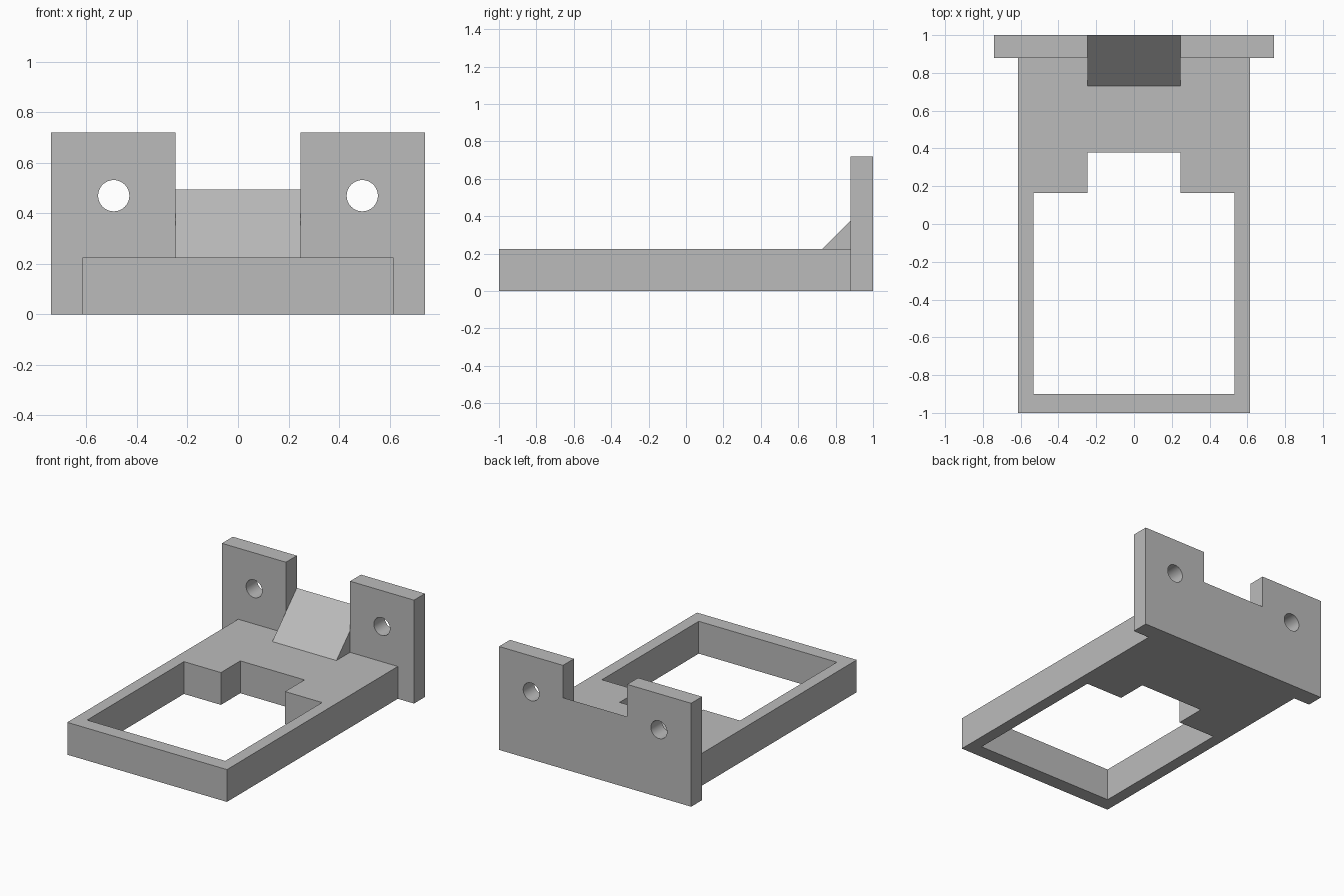
import bpy, bmesh, math
from mathutils import Vector

if "Cube" in bpy.data.objects:
    bpy.data.objects.remove(bpy.data.objects["Cube"], do_unlink=True)

# Single grey material
grey = bpy.data.materials.new("plain_grey")
grey.use_nodes = True
colour = (0.5, 0.5, 0.5, 1)
grey.diffuse_color = colour
grey.node_tree.nodes["Principled BSDF"].inputs["Base Color"].default_value = colour


def prism(name, points, axis, start, end):
    """Extrude a 2D outline along an axis: x takes (y, z), y takes (x, z), z takes (x, y)."""
    def place(a, b):
        return {"x": (start, a, b), "y": (a, start, b), "z": (a, b, start)}[axis]
    bm = bmesh.new()
    face = bm.faces.new([bm.verts.new(place(a, b)) for a, b in points])
    step = Vector([(end - start) * (axis == k) for k in "xyz"])
    made = bmesh.ops.extrude_face_region(bm, geom=[face], use_keep_orig=True)
    moved = [g for g in made["geom"] if isinstance(g, bmesh.types.BMVert)]
    bmesh.ops.translate(bm, verts=moved, vec=step)
    bmesh.ops.recalc_face_normals(bm, faces=bm.faces)
    mesh = bpy.data.meshes.new(name)
    bm.to_mesh(mesh)
    bm.free()
    mesh.materials.append(grey)
    obj = bpy.data.objects.new(name, mesh)
    bpy.context.collection.objects.link(obj)
    return obj


def rect(a0, b0, a1, b1):
    return [(a0, b0), (a1, b0), (a1, b1), (a0, b1)]


def combine(target, tool, operation):
    """Apply a boolean and discard its helper."""
    tool.hide_render = True
    mod = target.modifiers.new("boolean", "BOOLEAN")
    mod.operation, mod.solver, mod.object = operation, "EXACT", tool
    bpy.context.view_layer.objects.active = target
    bpy.ops.object.modifier_apply(modifier=mod.name)
    bpy.data.objects.remove(tool, do_unlink=True)


base_w, base_h, plate_y = 0.615, 0.225, 0.88
plate_w, plate_h, slot_w, ramp_y = 0.74, 0.72, 0.247, 0.73

# Flat frame with a stepped opening
frame = prism("base_frame", rect(-base_w, -1, base_w, plate_y), "z", 0, base_h)
half = [(0.532, -0.9), (0.532, 0.165), (slot_w, 0.165), (slot_w, 0.378)]
opening = half + [(-x, y) for x, y in reversed(half)]
combine(frame, prism("opening_cutter", opening, "z", -0.1, 0.4), "DIFFERENCE")

# Upright plate with a block for the ramp
plate = prism("back_plate_with_ramp", rect(-plate_w, 0, plate_w, plate_h), "y", plate_y, 1)
block = prism("ramp_block", rect(ramp_y, base_h, 0.92, 0.5), "x", -slot_w, slot_w)
combine(plate, block, "UNION")

# Central notch with its floor sloping at 45 degrees
slope = [(y, y - ramp_y + base_h) for y in (0.6, 1.1)]
slope += [(1.1, 1), (0.6, 1)]
combine(plate, prism("slope_cutter", slope, "x", -slot_w, slot_w), "DIFFERENCE")

# Bolt holes
turns = [math.tau * i / 32 for i in range(32)]
for side in (-1, 1):
    circle = [(side * 0.492 + 0.062 * math.cos(t), 0.47 + 0.062 * math.sin(t)) for t in turns]
    combine(plate, prism("bolt_hole_cutter", circle, "y", 0.8, 1.1), "DIFFERENCE")

# Smooth hole walls, crisp edges elsewhere
for obj in (frame, plate):
    bpy.ops.object.select_all(action="DESELECT")
    obj.select_set(True)
    bpy.context.view_layer.objects.active = obj
    bpy.ops.object.shade_smooth_by_angle(angle=math.radians(30))
